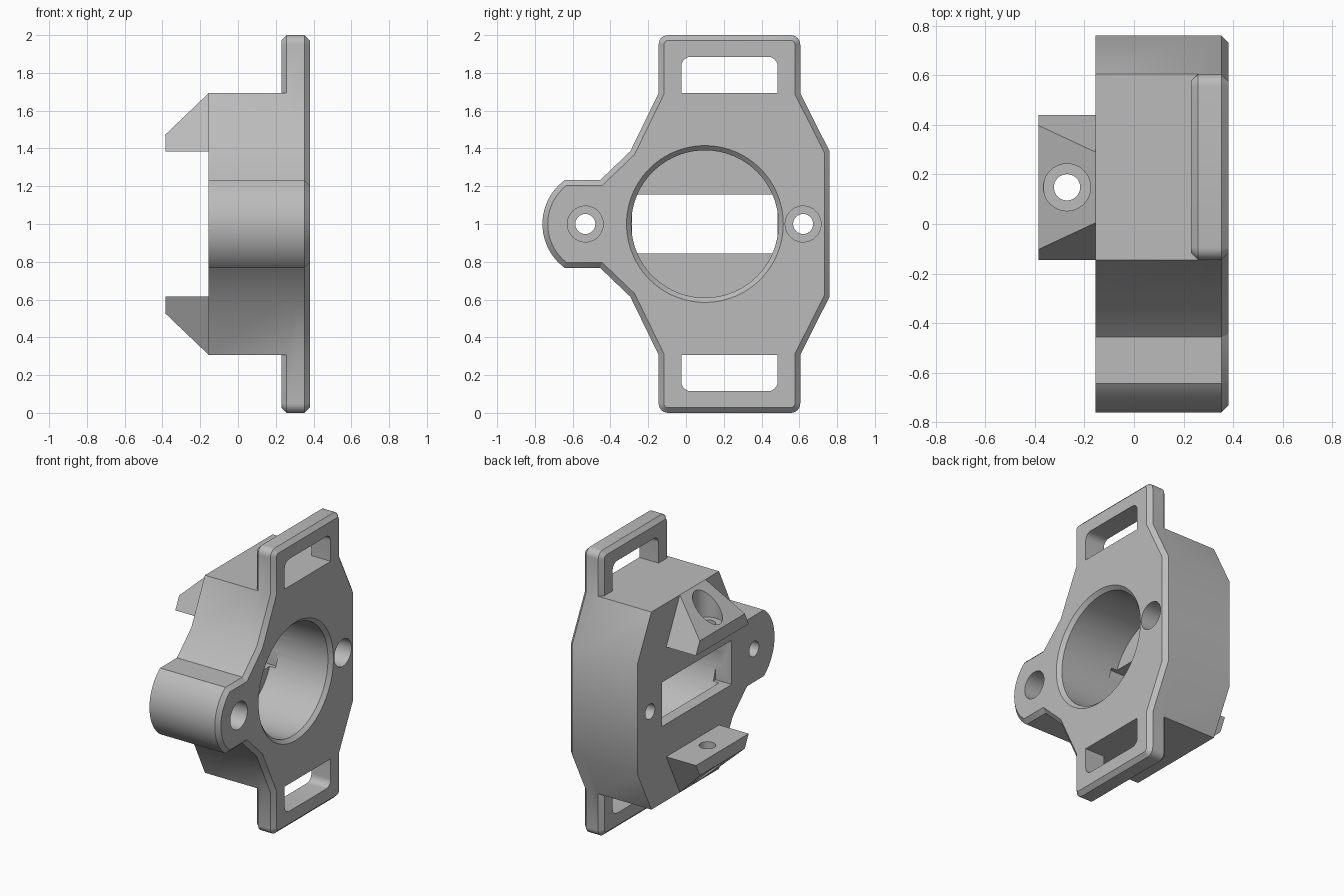
import bpy, bmesh, math
from mathutils import Vector

if "Cube" in bpy.data.objects:
    bpy.data.objects.remove(bpy.data.objects["Cube"])

MID = 1.0                       # height of the mirror plane
BACK, REAR, FRONT = -0.155, 0.23, 0.38

grey = bpy.data.materials.new("plain grey")
grey.use_nodes = True
grey.diffuse_color = (0.5, 0.5, 0.5, 1)
grey.node_tree.nodes["Principled BSDF"].inputs["Base Color"].default_value = grey.diffuse_color


def place(axis, t, u, v):
    return {"x": Vector((t, u, v)), "y": Vector((u, t, v)), "z": Vector((u, v, t))}[axis]


def skin(name, rings, chamfer=0):
    """Closed solid through rings with equal point counts."""
    bm = bmesh.new()
    loops = [[bm.verts.new(p) for p in ring] for ring in rings]
    n = len(loops[0])
    for a, b in zip(loops, loops[1:]):
        for i in range(n):
            bm.faces.new((a[i], a[(i + 1) % n], b[(i + 1) % n], b[i]))
    caps = [bm.faces.new(loops[0]), bm.faces.new(loops[-1])]
    bmesh.ops.recalc_face_normals(bm, faces=bm.faces)
    if chamfer:
        rim = [e for f in caps for e in f.edges]
        bmesh.ops.bevel(bm, geom=rim, offset=chamfer, segments=1, affect="EDGES")
    mesh = bpy.data.meshes.new(name)
    bm.to_mesh(mesh)
    bm.free()
    mesh.materials.append(grey)
    ob = bpy.data.objects.new(name, mesh)
    bpy.context.collection.objects.link(ob)
    return ob


def prism(name, axis, pts, lo, hi, chamfer=0):
    return skin(name, [[place(axis, t, u, v) for u, v in pts] for t in (lo, hi)], chamfer)


def turned(name, axis, centre, steps, n=64):
    """Round solid along an axis, from (position, radius) steps."""
    ring = [2 * math.pi * i / n for i in range(n)]
    return skin(name, [[place(axis, t, centre[0] + r * math.cos(a), centre[1] + r * math.sin(a))
                        for a in ring] for t, r in steps])


def combine(ob, tool, how):
    mod = ob.modifiers.new("join", "BOOLEAN")
    mod.operation, mod.object, mod.solver = how, tool, "EXACT"
    bpy.context.view_layer.objects.active = ob
    bpy.ops.object.modifier_apply(modifier=mod.name)
    bpy.data.objects.remove(tool)


def arc(y, z, r, start, end, n):
    return [(y + r * math.cos(math.radians(start + (end - start) * i / n)),
             z + r * math.sin(math.radians(start + (end - start) * i / n))) for i in range(n + 1)]


def mirrored(half):
    """Upper half outline (y, height above middle), closed by its reflection."""
    low = [(y, -z) for y, z in reversed(half) if abs(z) > 1e-5]
    return [(y, MID + z) for y, z in half + low]


# Outline of the ear and shoulders, shared by body and plate
R_EAR = 0.2875
ear_angle = math.degrees(math.asin(0.232 / R_EAR))
ear = arc(-0.4725, 0, R_EAR, 180, 180 - ear_angle, 16)
left = ear + [(-0.455, 0.232), (-0.295, 0.385), (-0.145, 0.693)]
right = [(0.605, 0.693), (0.76, 0.385)]
tab = arc(-0.095, 0.95, 0.05, 180, 90, 6) + arc(0.555, 0.95, 0.05, 90, 0, 6)

# Front plate with a strap slot in each tab
plate = prism("mount_plate", "x", mirrored(left + tab + right), REAR, FRONT, 0.028)
slot = ([(-0.025, 0.693)] + arc(0.025, 0.835, 0.05, 180, 90, 6)
        + arc(0.435, 0.835, 0.05, 90, 0, 6) + [(0.485, 0.693)])
for side in (1, -1):
    combine(plate, prism("slot_cut", "x", [(y, MID + side * z) for y, z in slot], 0.1, 0.5), "DIFFERENCE")

# Deep body behind the plate
body = prism("sensor_housing", "x", mirrored(left + right), BACK, 0.31)
combine(body, plate, "UNION")

# Sloped mounting lugs on the back
for side in (1, -1):
    wedge = [(-0.145, 0.385), (0.44, 0.385), (0.29, 0.693), (0.005, 0.693)]
    profile = [(-0.385, 0.3), (-0.385, 0.473), (BACK, 0.693), (-0.1, 0.66), (-0.1, 0.3)]
    lug = prism("lug", "x", [(y, MID + side * z) for y, z in wedge], -0.5, -0.11)
    combine(lug, prism("slope", "y", [(x, MID + side * z) for x, z in profile], -0.5, 0.8), "INTERSECT")
    combine(body, lug, "UNION")
    steps = [(0.3, 0.053), (0.47, 0.053), (0.47, 0.095), (0.9, 0.095)]
    combine(body, turned("lug_hole", "z", (-0.27, 0.148),
                         [(MID + side * t, r) for t, r in steps], 40), "DIFFERENCE")

# Large bore with chamfered mouth, and the window in its back wall
combine(body, turned("bore", "x", (0.1, MID),
                     [(-0.075, 0.39), (0.355, 0.39), (FRONT, 0.415), (0.42, 0.45)], 96), "DIFFERENCE")
window = mirrored([(-0.285, 0.155), (0.485, 0.155)])
combine(body, prism("window", "x", window, -0.3, -0.03), "DIFFERENCE")

# Counterbored screw holes
for y in (-0.533, 0.62):
    combine(body, turned("screw_hole", "x", (y, MID),
                         [(-0.3, 0.053), (0.0, 0.053), (0.0, 0.095), (0.5, 0.095)], 40), "DIFFERENCE")

bpy.ops.object.select_all(action="DESELECT")
body.select_set(True)
bpy.context.view_layer.objects.active = body
bpy.ops.object.shade_smooth_by_angle(angle=math.radians(30))
